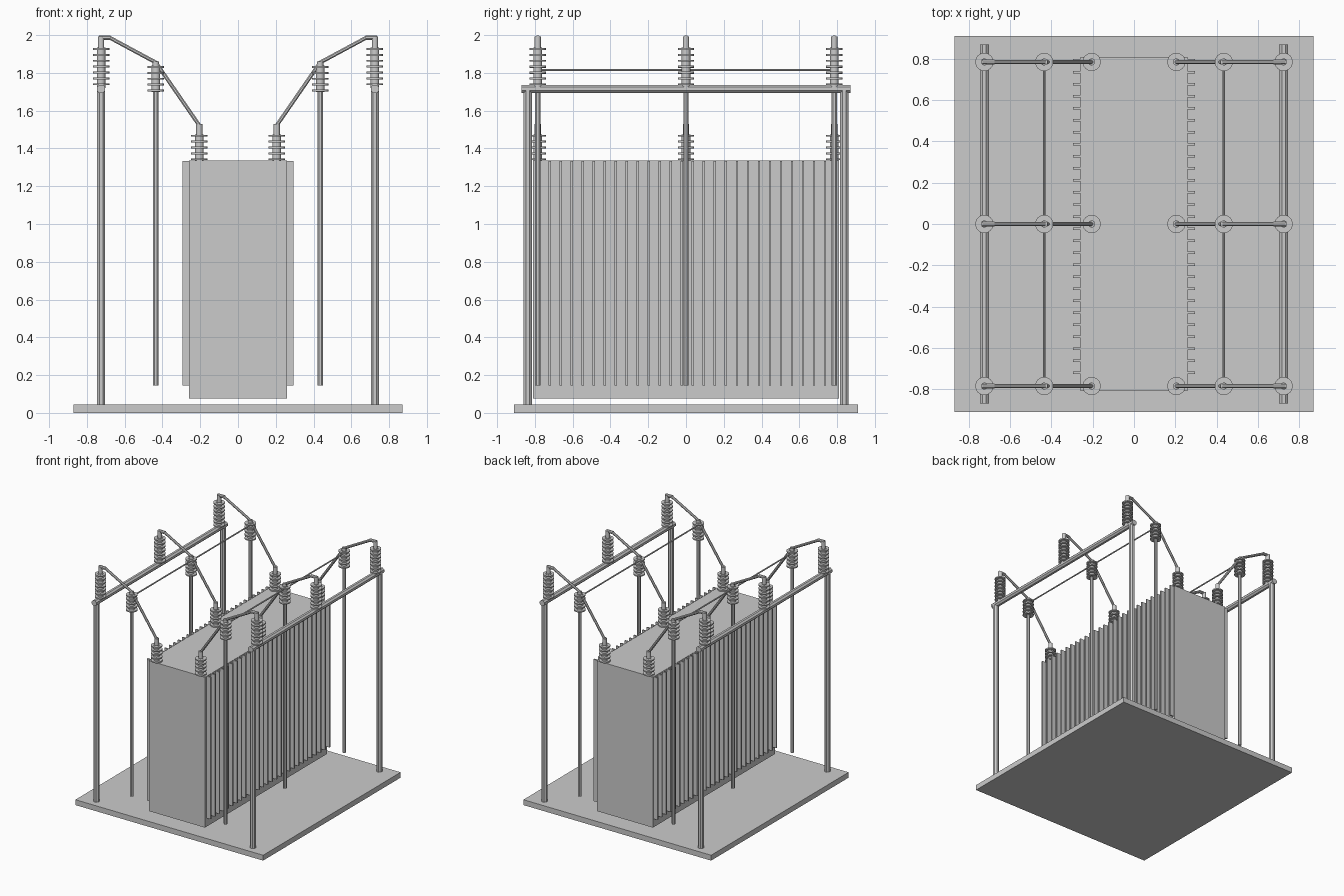
import bpy, bmesh, math
from mathutils import Vector, Matrix

if "Cube" in bpy.data.objects:
    bpy.data.objects.remove(bpy.data.objects["Cube"])

grey = bpy.data.materials.new("light grey metal")
grey.diffuse_color = (0.6, 0.6, 0.6, 1)
grey.use_nodes = True
grey.node_tree.nodes["Principled BSDF"].inputs["Base Color"].default_value = grey.diffuse_color


def finish(bm, name, smooth=False):
    me = bpy.data.meshes.new(name)
    bm.to_mesh(me)
    bm.free()
    me.materials.append(grey)
    ob = bpy.data.objects.new(name, me)
    bpy.context.collection.objects.link(ob)
    if smooth:
        bpy.ops.object.select_all(action='DESELECT')
        ob.select_set(True)
        bpy.context.view_layer.objects.active = ob
        bpy.ops.object.shade_smooth_by_angle(angle=math.radians(35))
    return ob


def box(bm, x0, x1, y0, y1, z0, z1):
    m = Matrix.Translation(((x0 + x1) / 2, (y0 + y1) / 2, (z0 + z1) / 2))
    bmesh.ops.create_cube(bm, size=1, matrix=m @ Matrix.Diagonal((x1 - x0, y1 - y0, z1 - z0, 1)))


def rod(bm, a, b, r, sides=8, ext=0.0):
    a, b = Vector(a), Vector(b)
    d = (b - a).normalized()
    a, b = a - d * ext, b + d * ext
    m = (Matrix.Translation((a + b) / 2) @ d.to_track_quat('Z', 'Y').to_matrix().to_4x4()
         @ Matrix.Rotation(math.pi / sides, 4, 'Z'))
    bmesh.ops.create_cone(bm, cap_ends=True, segments=sides, radius1=r, radius2=r,
                          depth=(b - a).length, matrix=m)


def insulator(name, x, y, z0, z1, first, count, core=0.023):
    # core, narrow terminal on top and a stack of thin sheds
    bm = bmesh.new()
    top = first + 0.031 * (count - 1)
    rod(bm, (x, y, z0), (x, y, top + 0.008), core, 16)
    rod(bm, (x, y, top), (x, y, z1), 0.017, 16)
    for i in range(count):
        z = first + 0.031 * i
        rod(bm, (x, y, z - 0.005), (x, y, z + 0.005), 0.044, 20)
    finish(bm, name, True)


# base slab and tank
bm = bmesh.new()
box(bm, -0.87, 0.87, -0.91, 0.91, 0, 0.045)
finish(bm, "base_slab")
bm = bmesh.new()
box(bm, -0.26, 0.26, -0.81, 0.81, 0.075, 1.335)
finish(bm, "tank")

PHASES = (-0.785, 0, 0.785)
for s, side in ((-1, "left"), (1, "right")):
    # cooling fins
    bm = bmesh.new()
    for i in range(28):
        y = -0.78 + 0.0583 * i
        xs = sorted((s * 0.25, s * 0.295))
        box(bm, xs[0], xs[1], y - 0.006, y + 0.006, 0.145, 1.334)
    finish(bm, side + "_cooling_fins")

    # outer gantry: two posts and a beam
    bm = bmesh.new()
    for y in (-0.837, 0.837):
        rod(bm, (s * 0.725, y, 0.04), (s * 0.725, y, 1.71), 0.024)
    finish(bm, side + "_gantry_posts")
    bm = bmesh.new()
    rod(bm, (s * 0.725, -0.87, 1.715), (s * 0.725, 0.87, 1.715), 0.024)
    finish(bm, side + "_gantry_beam")

    # thin wire linking the middle insulators
    bm = bmesh.new()
    rod(bm, (s * 0.435, -0.785, 1.815), (s * 0.435, 0.785, 1.815), 0.006)
    finish(bm, side + "_link_wire")

    for n, y in enumerate(PHASES):
        tag = f"{side}_{n + 1}"
        insulator("gantry_insulator_" + tag, s * 0.725, y, 1.72, 1.993, 1.74, 7)
        insulator("middle_insulator_" + tag, s * 0.435, y, 1.70, 1.86, 1.707, 5)
        insulator("tank_bushing_" + tag, s * 0.205, y, 1.33, 1.53, 1.343, 5)
        # hanging middle rod
        bm = bmesh.new()
        rod(bm, (s * 0.435, y, 0.145), (s * 0.435, y, 1.71), 0.015)
        finish(bm, "middle_rod_" + tag)
        # bent conductor from gantry to bushing
        bm = bmesh.new()
        rod(bm, (s * 0.735, y, 1.987), (s * 0.675, y, 1.987), 0.013)
        path = ((0.68, 1.987), (0.435, 1.855), (0.205, 1.522))
        for p, q in zip(path, path[1:]):
            rod(bm, (s * p[0], y, p[1]), (s * q[0], y, q[1]), 0.011, 8, 0.004)
        finish(bm, "conductor_" + tag)
